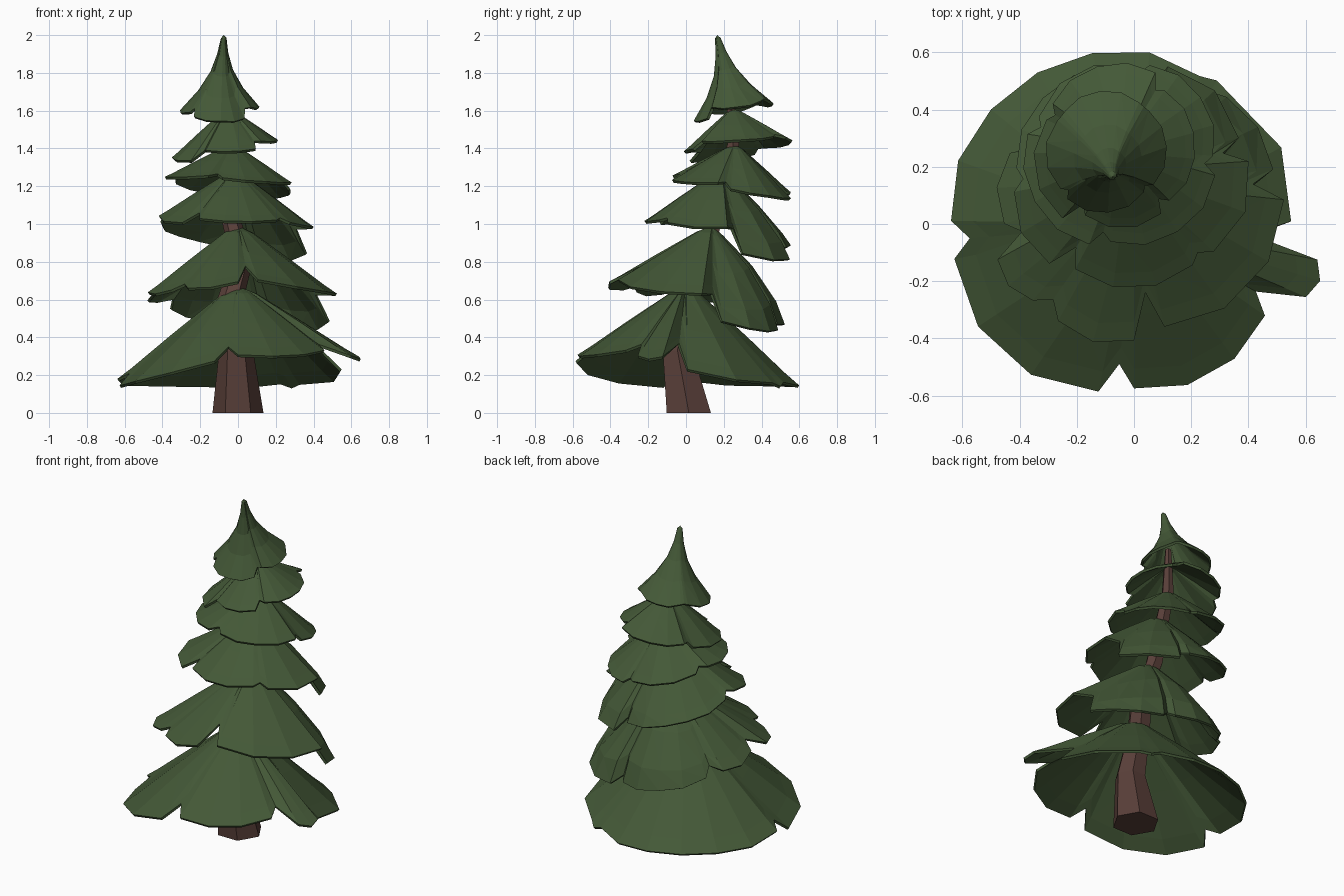
import bpy, math
from mathutils import Vector

if "Cube" in bpy.data.objects:
    bpy.data.objects.remove(bpy.data.objects["Cube"])


def material(name, rgb):
    m = bpy.data.materials.new(name)
    m.diffuse_color = (*rgb, 1)
    m.use_nodes = True
    m.node_tree.nodes["Principled BSDF"].inputs["Base Color"].default_value = m.diffuse_color
    return m


GREEN = material("pine green", (0.057, 0.098, 0.038))
BROWN = material("bark brown", (0.1, 0.05, 0.041))


def make(name, verts, faces, mat):
    me = bpy.data.meshes.new(name)
    me.from_pydata(verts, [], faces)
    me.materials.append(mat)
    ob = bpy.data.objects.new(name, me)
    bpy.context.collection.objects.link(ob)
    return ob


def lerp(a, b, t):
    return a + (b - a) * t


CONE = ((0.15, 0.10), (0.55, 0.52), (0.88, 0.88), (1, 1))


def tier(name, apex, petals, centre=None, profile=CONE):
    """Drooping skirt of branches. Petal: start angle, radius and rim height
    at start and end, depth fraction of the notch at its start."""
    apex = Vector(apex)
    centre = Vector(centre or apex[:2])
    rim = []  # angle, radius, z
    for i, (a0, r0, r1, z0, z1, notch) in enumerate(petals):
        prev = petals[i - 1]
        a1 = petals[(i + 1) % len(petals)][0]
        span = (a1 - a0) % 360
        # notch shared with the previous petal
        zn = apex.z - (apex.z - (prev[4] + z0) / 2) * notch
        rim.append((a0, notch * min(prev[2], r0), zn))
        # rounded lobe
        n = max(3, round(span / 19))
        m = min(0.25, 6 / span)
        for k in range(n):
            t = lerp(m, 1 - m, k / (n - 1))
            f = 0.96 if k in (0, n - 1) else 1
            z = lerp(z0, z1, t)
            rim.append((a0 + span * t, f * lerp(r0, r1, t), apex.z - (apex.z - z) * f))
    n = len(rim)
    verts, faces = [apex], []
    for s, d in profile:
        c = Vector(apex[:2]).lerp(centre, d)
        for a, r, z in rim:
            a = math.radians(a)
            # steep branches bulge outwards
            steep = max(0, (apex.z - z) / r - 0.9) if profile is CONE and 0.5 < s < 1 else 0
            verts.append((c.x + r * s * math.cos(a), c.y + r * s * math.sin(a),
                          apex.z - (apex.z - z) * (d - 0.25 * min(steep, 0.5))))
    for j in range(n):
        k = (j + 1) % n
        faces.append((0, 1 + j, 1 + k))
        for row in range(len(profile) - 1):
            p, q = 1 + row * n, 1 + (row + 1) * n
            faces += [(p + j, q + j, q + k), (p + j, q + k, p + k)]
    ob = make(name, verts, faces, GREEN)
    mod = ob.modifiers.new("thickness", "SOLIDIFY")
    mod.thickness = 0.015
    mod.offset = -1
    return ob


# Bent six-sided trunk: x, y, z, radius
path = [(0.0, 0.015, 0, 0.135), (-0.01, -0.045, 0.33, 0.09), (-0.04, -0.01, 0.6, 0.07),
        (0.02, 0.09, 0.81, 0.06), (-0.03, 0.14, 1.0, 0.052), (-0.04, 0.25, 1.42, 0.036),
        (-0.06, 0.23, 1.72, 0.018)]
SIDES = 6
tv = [(x + r * math.cos(math.tau * i / SIDES), y + r * math.sin(math.tau * i / SIDES), z)
      for x, y, z, r in path for i in range(SIDES)]
tf = [tuple(reversed(range(SIDES))), tuple(range(len(tv) - SIDES, len(tv)))]
for b in range(0, len(tv) - SIDES, SIDES):
    for i in range(SIDES):
        k = (i + 1) % SIDES
        tf.append((b + i, b + k, b + SIDES + k, b + SIDES + i))
make("trunk", tv, tf, BROWN)

# Branch tiers, bottom to top
tier("branches_1", (0, 0, 0.67), [
    (-5, 0.57, 0.59, 0.22, 0.13, 0.72), (60, 0.585, 0.67, 0.14, 0.16, 0.99),
    (185, 0.67, 0.62, 0.11, 0.27, 0.86),
    (264, 0.6, 0.58, 0.29, 0.32, 0.82), (331, 0.68, 0.68, 0.29, 0.28, 0.84)])
tier("branches_2", (0, 0.14, 0.99), [
    (0, 0.52, 0.4, 0.47, 0.41, 0.8), (68, 0.37, 0.42, 0.44, 0.54, 0.88),
    (160, 0.46, 0.5, 0.57, 0.62, 0.88), (203, 0.57, 0.56, 0.62, 0.64, 0.85),
    (235, 0.57, 0.57, 0.64, 0.69, 0.88), (276, 0.53, 0.55, 0.7, 0.61, 0.72)])
tier("branches_3", (-0.02, 0.19, 1.28), [
    (10, 0.42, 0.4, 0.83, 0.79, 0.8), (75, 0.36, 0.41, 0.85, 1.01, 0.85),
    (185, 0.42, 0.45, 1.04, 0.99, 0.9), (236, 0.41, 0.42, 1.02, 1.01, 0.8),
    (310, 0.43, 0.44, 1.0, 0.97, 0.9)])
tier("branches_4", (-0.03, 0.26, 1.42), [
    (-10, 0.32, 0.32, 1.18, 1.12, 0.88), (80, 0.3, 0.34, 1.14, 1.22, 0.9),
    (165, 0.36, 0.37, 1.25, 1.25, 0.9), (255, 0.34, 0.34, 1.24, 1.21, 0.88)])
tier("branches_5", (-0.05, 0.25, 1.61), [
    (-50, 0.25, 0.28, 1.43, 1.46, 0.85), (60, 0.32, 0.3, 1.46, 1.4, 0.9),
    (150, 0.29, 0.32, 1.37, 1.32, 0.9), (235, 0.26, 0.27, 1.38, 1.39, 0.85)])
tier("treetop", (-0.075, 0.165, 2.0), [
    (-40, 0.21, 0.22, 1.6, 1.64, 0.9), (50, 0.22, 0.21, 1.65, 1.62, 0.95),
    (140, 0.21, 0.21, 1.62, 1.57, 0.95), (225, 0.22, 0.2, 1.55, 1.54, 0.88)],
    centre=(-0.1, 0.25),
    profile=((0.07, 0.04), (0.14, 0.25), (0.28, 0.48), (0.56, 0.73), (1, 1)))
